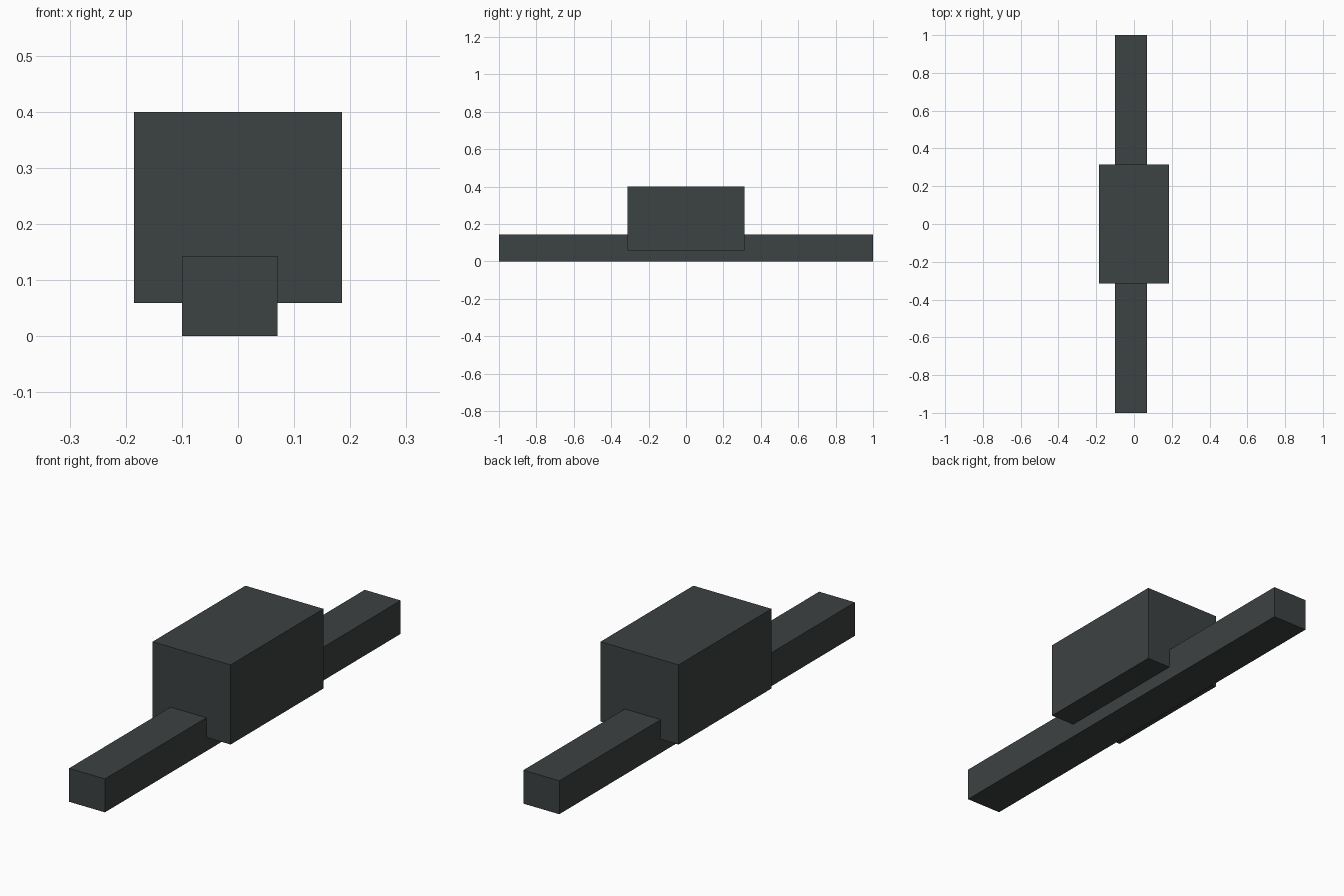
import bpy

if "Cube" in bpy.data.objects:
    bpy.data.objects.remove(bpy.data.objects["Cube"])

charcoal = bpy.data.materials.new("charcoal")
charcoal.diffuse_color = (0.046, 0.054, 0.054, 1.0)
charcoal.use_nodes = True
charcoal.node_tree.nodes["Principled BSDF"].inputs["Base Color"].default_value = charcoal.diffuse_color


def box(name, low, high):
    """Add a flat-shaded box spanning two opposite corners."""
    centre = [(a + b) / 2 for a, b in zip(low, high)]
    size = [b - a for a, b in zip(low, high)]
    bpy.ops.mesh.primitive_cube_add(size=1, location=centre)
    obj = bpy.context.object
    obj.name = name
    obj.scale = size
    bpy.ops.object.transform_apply(location=False, rotation=False, scale=True)
    obj.data.materials.append(charcoal)
    return obj


# Long bar running front to back, slightly off centre
box("long_bar", (-0.10, -1.0, 0.0), (0.07, 1.0, 0.143))

# Block housing straddling the middle of the bar
box("central_block", (-0.185, -0.314, 0.059), (0.185, 0.314, 0.40))
